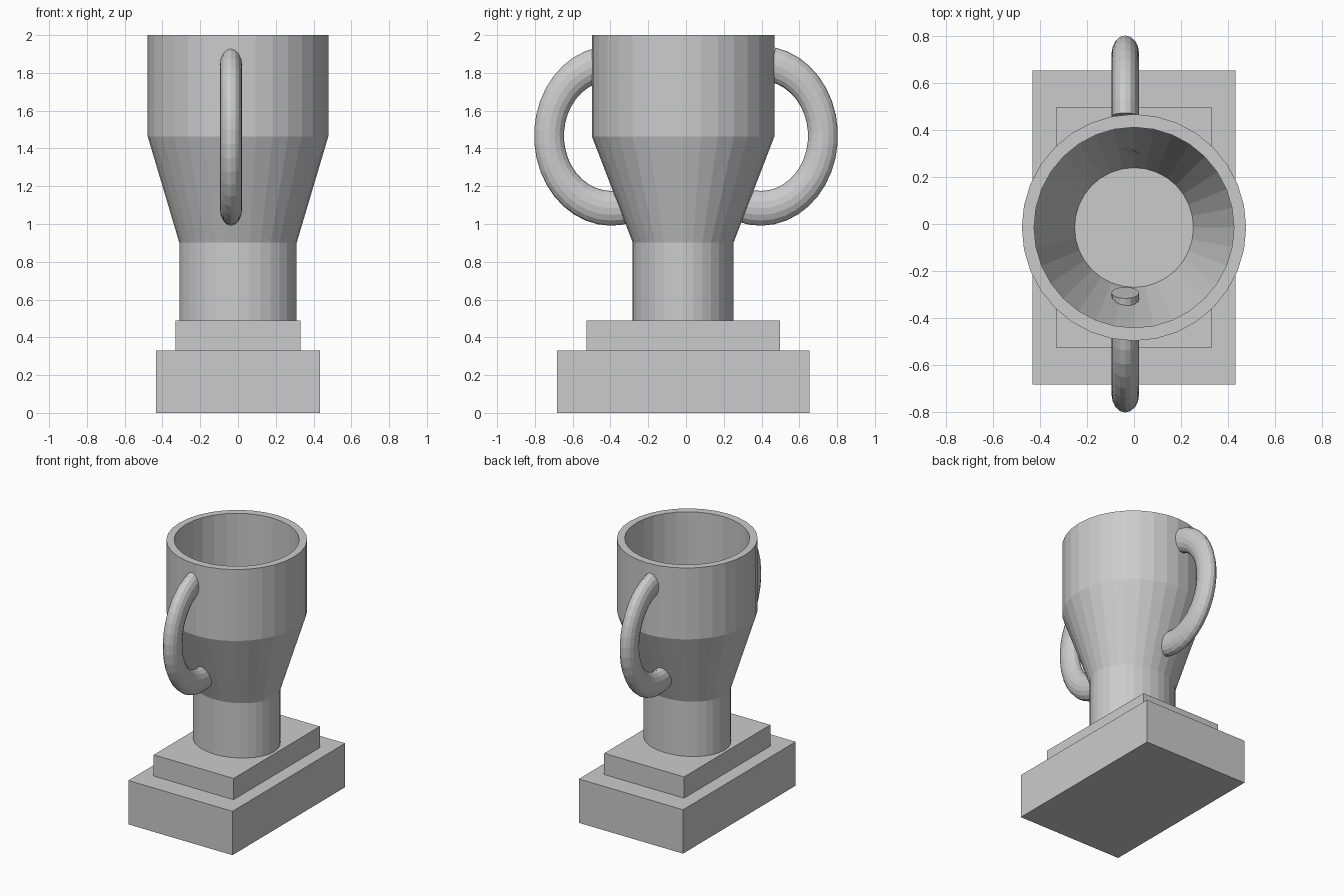
import bpy, bmesh
from math import sin, cos, pi, radians

if "Cube" in bpy.data.objects:
    bpy.data.objects.remove(bpy.data.objects["Cube"])

CY = -0.015  # body sits slightly toward the front


def finish(name, bm):
    bmesh.ops.recalc_face_normals(bm, faces=bm.faces[:])
    me = bpy.data.meshes.new(name)
    bm.to_mesh(me)
    bm.free()
    ob = bpy.data.objects.new(name, me)
    bpy.context.collection.objects.link(ob)
    return ob


def box(name, sx, sy, z0, z1):
    bm = bmesh.new()
    bmesh.ops.create_cube(bm, size=1)
    for v in bm.verts:
        v.co = (v.co.x * sx, v.co.y * sy + CY, (z0 + z1) / 2 + v.co.z * (z1 - z0))
    return finish(name, bm)


def skin(name, rings):
    """Bridge a list of closed vertex rings and cap both ends."""
    bm = bmesh.new()
    loops = [[bm.verts.new(p) for p in ring] for ring in rings]
    n = len(loops[0])
    for a, b in zip(loops, loops[1:]):
        for i in range(n):
            j = (i + 1) % n
            bm.faces.new((a[i], a[j], b[j], b[i]))
    bm.faces.new(loops[0])
    bm.faces.new(loops[-1])
    return finish(name, bm)


def ellipse(rx, ry, z, n=32):
    return [(rx * cos(2 * pi * i / n), CY + ry * sin(2 * pi * i / n), z)
            for i in range(n)]


# stepped plinth
box("plinth", 0.866, 1.338, 0, 0.33)
box("plinth_step", 0.664, 1.024, 0.33, 0.49)

# oval stem
skin("stem", [ellipse(0.311, 0.267, 0.49), ellipse(0.311, 0.267, 0.902)])

# hollow cup: outer wall, rim, inner wall, floor
cup = [(0.311, 0.267, 0.902), (0.478, 0.483, 1.463), (0.478, 0.483, 2.0),
       (0.426, 0.427, 2.0), (0.426, 0.427, 1.463), (0.253, 0.255, 0.935)]
skin("cup", [ellipse(*p) for p in cup])


# handles: squashed partial torus, one on each side
def handle(name, side, along=20, around=16):
    rings = []
    start, end = radians(79), radians(-108)
    for k in range(along + 1):
        a = start + (end - start) * k / along
        ring = []
        for i in range(around):
            t = 2 * pi * i / around
            r = 0.384 + 0.092 * cos(t)
            ring.append((-0.037 + 0.059 * sin(t),
                         side * (0.395 + 0.86 * r * cos(a)),
                         1.467 + r * sin(a)))
        rings.append(ring)
    return skin(name, rings)


handle("front_handle", -1)
handle("back_handle", 1)
